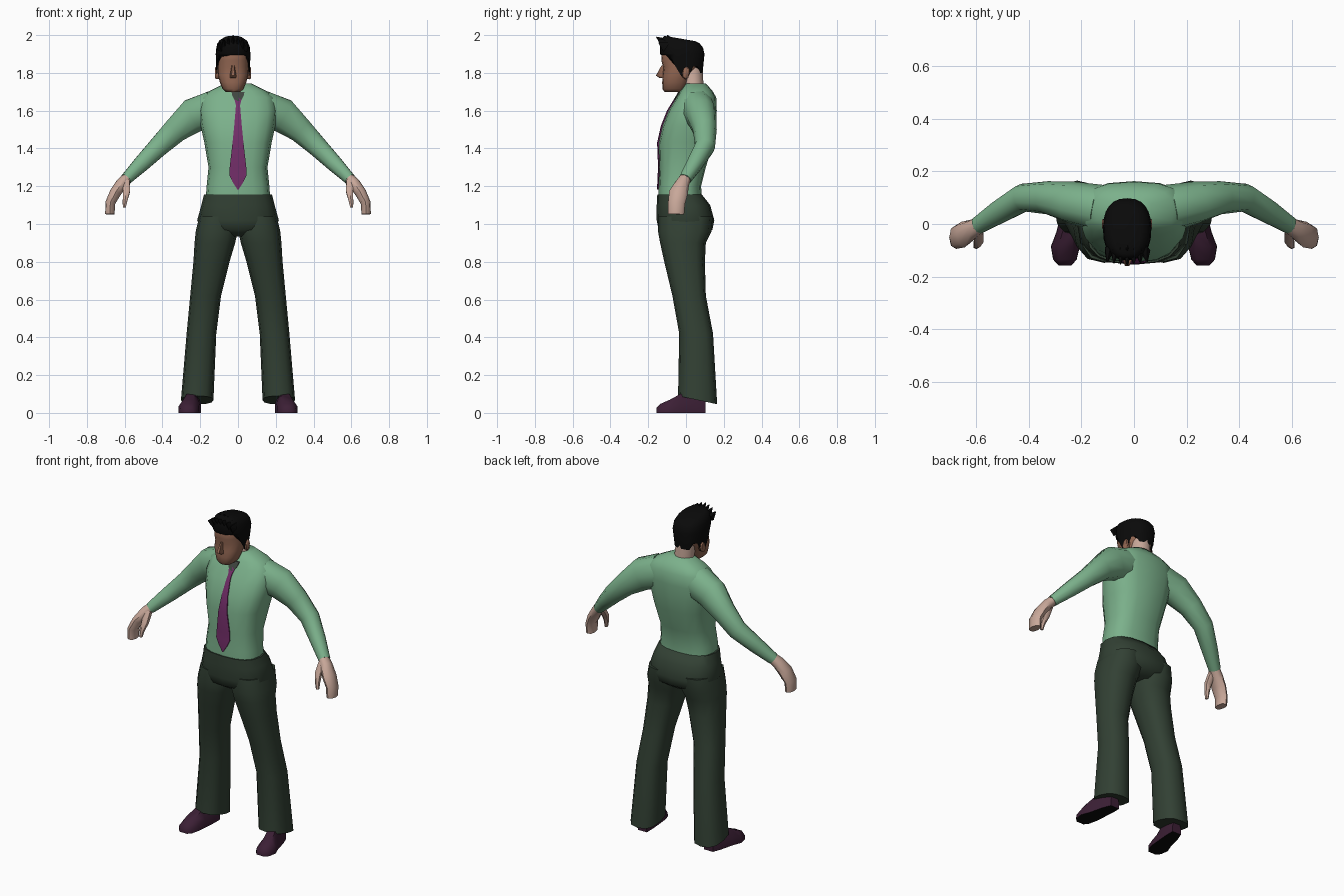
import bpy, bmesh, math
from mathutils import Vector as V

if "Cube" in bpy.data.objects:
    bpy.data.objects.remove(bpy.data.objects["Cube"])


def mat(name, r, g, b):
    m = bpy.data.materials.new(name)
    m.diffuse_color = (r, g, b, 1)
    m.use_nodes = True
    m.node_tree.nodes["Principled BSDF"].inputs["Base Color"].default_value = m.diffuse_color
    return m


GREEN = mat("shirt green", 0.20, 0.44, 0.26)
PANTS = mat("dark olive", 0.032, 0.052, 0.034)
SKIN = mat("light skin", 0.58, 0.39, 0.32)
FACE = mat("tan skin", 0.29, 0.135, 0.085)
HAIR = mat("black", 0.003, 0.003, 0.003)
PURPLE = mat("tie purple", 0.17, 0.027, 0.14)
SHOE = mat("shoe plum", 0.045, 0.014, 0.036)
KNOT = mat("knot grey", 0.05, 0.06, 0.05)


def finish(name, bm, mats, mirror=False, angle=55, rule=None):
    bmesh.ops.recalc_face_normals(bm, faces=bm.faces)
    bm.normal_update()
    if rule:
        for f in bm.faces:
            f.material_index = rule(f)
    me = bpy.data.meshes.new(name)
    bm.to_mesh(me)
    bm.free()
    for m in mats:
        me.materials.append(m)
    ob = bpy.data.objects.new(name, me)
    bpy.context.collection.objects.link(ob)
    if mirror:
        ob.modifiers.new("mirror", 'MIRROR').use_clip = False
    bpy.ops.object.select_all(action='DESELECT')
    ob.select_set(True)
    bpy.context.view_layer.objects.active = ob
    bpy.ops.object.shade_smooth_by_angle(angle=math.radians(angle))
    return ob


def loft(name, rings, mats, **kw):
    """Skin a list of equal point rings and close both ends."""
    bm = bmesh.new()
    vs = [[bm.verts.new(p) for p in r] for r in rings]
    n = len(vs[0])
    for a, b in zip(vs, vs[1:]):
        for i in range(n):
            j = (i + 1) % n
            bm.faces.new((a[i], a[j], b[j], b[i]))
    bm.faces.new(vs[0])
    bm.faces.new(vs[-1])
    return finish(name, bm, mats, **kw)


def oval(c, u, v, p=2.0, n=12):
    """Superellipse ring with half axes u and v."""
    out = []
    for i in range(n):
        a = 2 * math.pi * i / n
        ca, sa = math.cos(a), math.sin(a)
        out.append(V(c) + u * math.copysign(abs(ca) ** (2 / p), ca)
                   + v * math.copysign(abs(sa) ** (2 / p), sa))
    return out


def level(z, x0, x1, yf, yb, p=2.4, n=16, tilt=0.0):
    """Horizontal ring between side and front/back limits."""
    return oval(((x0 + x1) / 2, (yf + yb) / 2, z), V(((x1 - x0) / 2, 0, 0)),
                V((0, (yb - yf) / 2, tilt)), p, n)


def limb(name, pts, mats, n=10):
    """Mirrored tube along (centre, thickness, width in y) stations."""
    cs = [V(p[0]) for p in pts]
    rings = []
    for i, (c, rv, ry) in enumerate(pts):
        t = (cs[min(i + 1, len(cs) - 1)] - cs[max(i - 1, 0)]).normalized()
        u = (V((0, 1, 0)) - t * t.y).normalized()
        rings.append(oval(c, u * ry, t.cross(u) * rv, 2.2, n))
    return loft(name, rings, mats, mirror=True)


# Shirt body
TORSO = [(1.12, .172, -.146, .085), (1.20, .166, -.145, .08), (1.30, .156, -.14, .105),
         (1.43, .178, -.145, .145), (1.52, .198, -.125, .157), (1.60, .207, -.093, .163),
         (1.67, .195, -.05, .16), (1.705, .15, -.03, .14), (1.745, .07, .0, .105)]
loft("shirt", [level(z, -w, w, f, b, 2.6) for z, w, f, b in TORSO], [GREEN])

# Sleeves
limb("sleeve", [((.13, .06, 1.61), .10, .09), ((.235, .082, 1.575), .095, .08),
                ((.33, .1, 1.497), .07, .063), ((.42, .1, 1.41), .056, .054),
                ((.51, .047, 1.32), .045, .045), ((.592, -.005, 1.238), .032, .034)], [GREEN])

# Hands
limb("hand", [((.58, .0, 1.25), .027, .03), ((.615, -.02, 1.215), .031, .038),
              ((.65, -.04, 1.165), .03, .05), ((.677, -.05, 1.11), .026, .045),
              ((.678, -.052, 1.052), .025, .042)], [SKIN], 8)
limb("thumb", [((.595, -.025, 1.225), .025, .022), ((.59, -.06, 1.17), .02, .02),
               ((.598, -.08, 1.125), .014, .015), ((.602, -.085, 1.088), .009, .01)], [SKIN], 6)

# Trousers: hips, then mirrored legs
HIPS = [(1.155, .18, -.152, .085), (1.10, .194, -.155, .128), (1.02, .216, -.155, .15),
        (.97, .19, -.145, .14), (.935, .1, -.09, .09)]
loft("hips", [level(z, -w, w, f, b, 2.5) for z, w, f, b in HIPS], [PANTS])
LEGS = [(1.04, .01, .205, -.145, .14), (.96, .002, .224, -.148, .135), (.90, .015, .23, -.137, .105),
        (.80, .045, .236, -.115, .10), (.62, .09, .253, -.072, .105),
        (.42, .115, .272, -.036, .143)]
loft("trouser_leg", [level(*r, 2.5, 12) for r in LEGS]
     + [level(.068, .13, .302, -.042, .165, 2.5, 12, -.022)], [PANTS], mirror=True)

# Shoes with dark soles
SECTION = [(-1, 0), (-.97, .5), (-.5, 1), (.5, 1), (.97, .5), (1, 0)]
SHOES = [(.103, .225, .03, .08), (.05, .235, .04, .1), (-.03, .248, .047, .10),
         (-.085, .261, .055, .07), (-.135, .263, .045, .048), (-.157, .262, .025, .025)]
loft("shoe", [[V((c + a * w, y, h * b)) for a, b in SECTION] for y, c, w, h in SHOES],
     [SHOE, HAIR], mirror=True, rule=lambda f: int(f.normal.z < -.7))

# Neck
HX = -.026
loft("neck", [level(1.67, -.075, .065, -.035, .095, 2, 12), level(1.74, -.075, .04, -.012, .092, 2, 12),
              level(1.86, -.078, .03, -.03, .088, 2, 12)], [SKIN])

# Head, nose and ears
HEAD = [(1.70, .04, -.115, -.01), (1.715, .056, -.125, .0), (1.75, .07, -.126, .015),
        (1.79, .081, -.124, .03), (1.83, .082, -.12, .07), (1.865, .083, -.131, .08),
        (1.91, .08, -.128, .08), (1.95, .06, -.10, .06)]
loft("head", [level(z, HX - w, HX + w, f, b, 2.4) for z, w, f, b in HEAD], [FACE])
loft("nose", [level(1.772, HX - .016, HX + .016, -.14, -.11, 2, 6),
              level(1.785, HX - .017, HX + .017, -.163, -.11, 2, 6),
              level(1.84, HX - .007, HX + .007, -.131, -.11, 2, 6)], [FACE])
for side, s in (("left", 1), ("right", -1)):
    loft(side + "_ear", [oval((HX + s * x, .0, 1.80), V((0, r * .6, 0)), V((0, .004, r)), 2, 8)
                         for x, r in ((.07, .03), (.088, .034), (.095, .028))], [FACE])


# Hair cap with a shaped lower edge
def hairline(p):
    y = p.y
    p.z = 1.895 if y < -.07 else 1.84 if y < -.04 else 1.78 if y < .03 else 1.835 if y < .075 else 1.80
    return p


rings = [[hairline(p) for p in level(1.8, HX - .088, HX + .088, -.134, .088, 2.4, 24)]]
for z, w, f, b, t in ((1.90, .092, -.137, .098, 0), (1.94, .088, -.138, .09, -.006),
                      (1.968, .075, -.132, .072, -.012), (1.982, .05, -.115, .05, -.014)):
    rings.append(level(z, HX - w, HX + w, f, b, 2.4, 24, t))
loft("hair", rings, [HAIR])

# Spiky fringe
for i in range(7):
    k = (i - 3) / 3
    x = HX + k * .068
    tip = V((x + k * .008, -.157 + .012 * abs(k), 1.99 - .03 * k * k))
    loft(f"hair_spike_{i + 1}", [oval((x, -.10, 1.95 - .012 * k * k), V((.02, 0, 0)), V((0, .02, .028)), 2, 5),
                                 oval(tip, V((.002, 0, 0)), V((0, .001, .002)), 2, 5)], [HAIR])
for i in range(5):
    k = (i - 2) / 2
    x = HX + k * .055
    loft(f"crown_spike_{i + 1}", [level(1.955, x - .022, x + .022, -.11, -.03, 2, 5),
                                  level(2.0 - .02 * k * k, x - .002, x + .002, -.10, -.095, 2, 5)], [HAIR])


# Tie laid along the shirt front
def front_y(z):
    for a, b in zip(TORSO, TORSO[1:]):
        if a[0] <= z <= b[0]:
            return a[2] + (b[2] - a[2]) * (z - a[0]) / (b[0] - a[0])


def strip(name, rows, m):
    loft(name, [[V((x, front_y(z) - d, z)) for x, d in
                 ((-w, .005), (0, .008), (w, .005), (w, -.001), (-w, -.001))] for z, w in rows],
         [m], angle=40)


strip("tie", [(1.675, .022), (1.67, .022), (1.63, .011), (1.60, .013), (1.52, .02), (1.43, .029),
              (1.30, .044), (1.26, .046), (1.225, .03), (1.182, .003)], PURPLE)
strip("tie_knot", [(1.70, .034), (1.685, .032), (1.67, .026), (1.65, .014)], KNOT)
